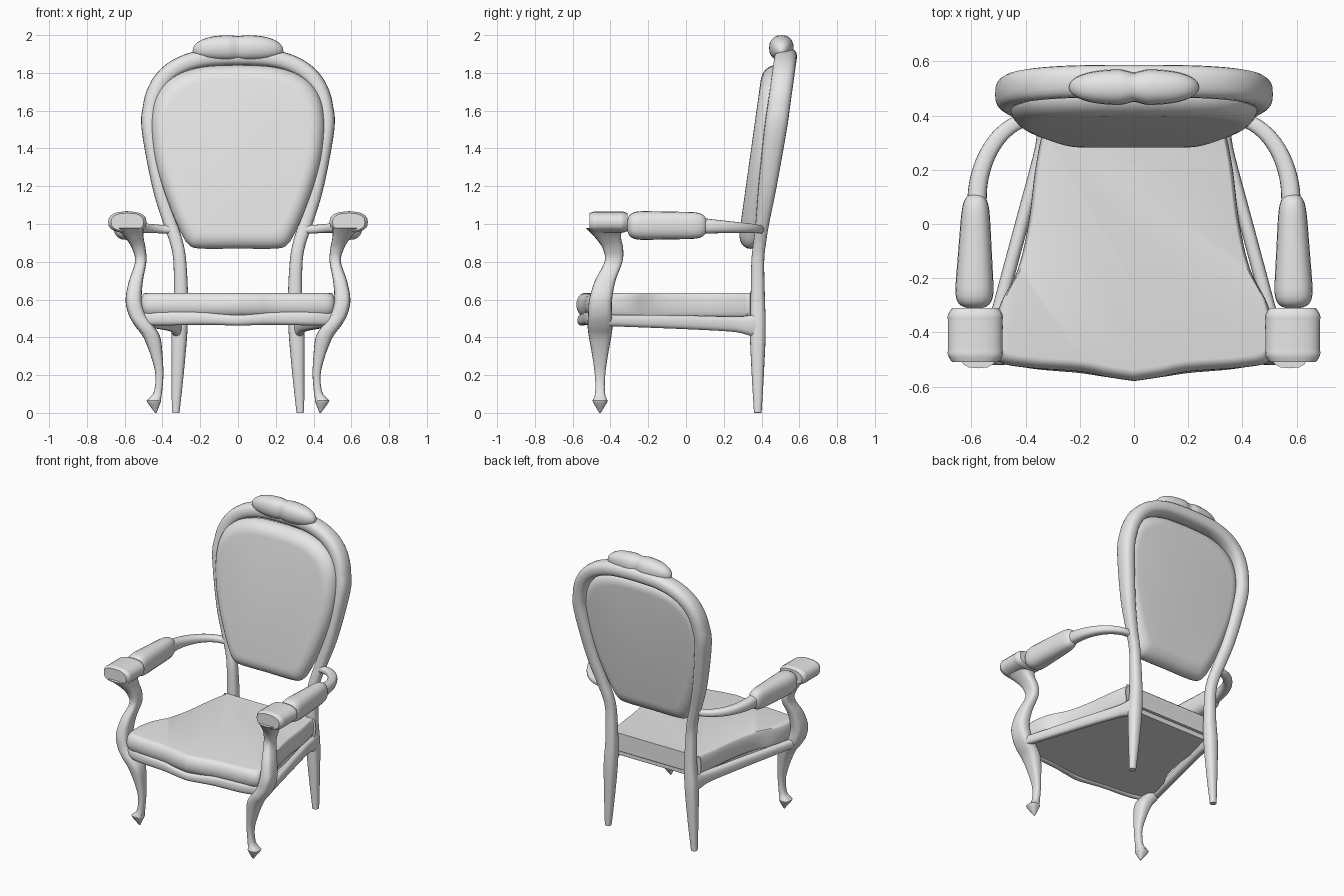
import bpy, bmesh, math
from mathutils import Vector

if "Cube" in bpy.data.objects:
    bpy.data.objects.remove(bpy.data.objects["Cube"])

grey = bpy.data.materials.new("light_grey")
grey.use_nodes = True
grey.diffuse_color = (0.8, 0.8, 0.8, 1)
grey.node_tree.nodes["Principled BSDF"].inputs["Base Color"].default_value = grey.diffuse_color

X, Y, Z = Vector((1, 0, 0)), Vector((0, 1, 0)), Vector((0, 0, 1))


def resample(rows, steps=5):
    """Smooth curve through rows of numbers."""
    rows = [Vector(row) for row in rows]
    padded_rows = [rows[0]] + rows + [rows[-1]]
    result = []
    for before, start, end, after in zip(padded_rows, rows, rows[1:], padded_rows[3:]):
        leave, arrive = (end - before) / 2, (after - start) / 2
        for step in range(steps):
            t = step / steps
            ease = t * t * (3 - 2 * t)
            result.append(start.lerp(end, ease) + leave * (t * (1 - t) ** 2)
                          - arrive * (t * t * (1 - t)))
    return result + [rows[-1]]


def mirrored(rows):
    """Continue rows that end at x = 0 onto the other side."""
    return rows + [(-row[0], *row[1:]) for row in reversed(rows[:-1])]


def squircle(angle, power):
    """Point on a rounded unit square."""
    return [math.copysign(abs(value) ** (2 / power), value)
            for value in (math.cos(angle), math.sin(angle))]


def skin(name, rings, mirror=False):
    """Join rings of points into a closed smooth object."""
    bm = bmesh.new()
    loops = [[bm.verts.new(point) for point in ring] for ring in rings]
    for lower, upper in zip(loops, loops[1:]):
        for i in range(len(lower)):
            bm.faces.new((lower[i - 1], lower[i], upper[i], upper[i - 1]))
    bm.faces.new(loops[0])
    bm.faces.new(loops[-1])
    bmesh.ops.recalc_face_normals(bm, faces=bm.faces)
    mesh = bpy.data.meshes.new(name)
    bm.to_mesh(mesh)
    bm.free()
    mesh.materials.append(grey)
    obj = bpy.data.objects.new(name, mesh)
    bpy.context.collection.objects.link(obj)
    bpy.ops.object.select_all(action="DESELECT")
    obj.select_set(True)
    bpy.context.view_layer.objects.active = obj
    bpy.ops.object.shade_smooth_by_angle(angle=math.radians(40))
    if mirror:
        obj.modifiers.new("mirror", "MIRROR")


def sweep(name, rows, up=None, power=2.5, sides=20, mirror=False):
    """Rows are x, y, z, half width, half height; no up gives level sections."""
    path = resample(rows)
    rings = []
    for i, row in enumerate(path):
        centre, across, along = row[:3], X, Y
        if up:
            ahead = path[min(i + 1, len(path) - 1)]
            behind = path[max(i - 1, 0)]
            across = Vector((ahead - behind)[:3]).cross(up).normalized()
            along = up
        ring = []
        for side in range(sides):
            u, v = squircle(math.tau * side / sides, power)
            ring.append(Vector(centre) + across * u * max(row[3], 0.004)
                        + along * v * max(row[4], 0.004))
        rings.append(ring)
    skin(name, rings, mirror)


def padding(name, half, bottom, top, inset, pivot, place, rounds=12):
    """Cushion with a mirrored outline and a rounded edge."""
    half = [tuple(point) for point in resample(half)]
    outline = half + [(-u, v) for u, v in reversed(half[1:-1])]
    rings = []
    for i in range(rounds + 1):
        angle = math.pi * (i / rounds - 0.5)
        scale = 1 - inset * (1 - math.cos(angle))
        offset = bottom + (top - bottom) * (1 + math.sin(angle)) / 2
        rings.append([place(u * scale, pivot + (v - pivot) * scale, offset)
                      for u, v in outline])
    skin(name, rings)


def arch(width, height, steps=8):
    """Upper back outline, from the widest point to the middle of the top."""
    points = []
    for i in range(steps + 1):
        u, v = squircle(math.pi / 2 * i / steps, 2.8)
        points.append((u * width, 1.5 + v * height))
    return points


def lean(z):
    """Depth of the tilted back at a height."""
    return 0.39 + 0.14 * (z - 0.9)


# Back legs and back frame in one continuous bend
frame = [(.33, 0, .02), (.32, .2, .032), (.31, .43, .042), (.302, .6, .038),
         (.308, .8, .034), (.325, .9, .034), (.357, 1, .036), (.412, 1.2, .042)]
frame += [(x, z, .047) for x, z in arch(.463, .385)]
frame_rows = []
for x, z, half in frame:
    thicker = 0.013 * min(1, max(0, z - 1) / 0.4)
    frame_rows.append((x, max(0.38, lean(z)), z, half, half + thicker))
sweep("back_frame_and_legs", mirrored(frame_rows), up=Y)

# Padded back
back_outline = [(0, .87), (.2, .87), (.26, .89), (.3, .95), (.345, 1.05), (.4, 1.2), (.44, 1.35)]
padding("back_cushion", back_outline + arch(.457, .342), 0.025, -0.115, 0.17, 1.4,
        lambda u, v, offset: (u, lean(v) + offset, v))

# Two-lobed crest on the top rail
crest = []
for i in range(17):
    x = 0.24 * math.cos(math.pi / 2 * i / 16)
    swell = (1 - (x / 0.24) ** 3) ** 0.5
    pinch = math.exp(-(x / 0.03) ** 2)
    crest.append((x, 0.505, 1.932 - 0.015 * (1 - swell),
                  swell * (0.066 - 0.012 * pinch), swell * (0.068 - 0.005 * pinch)))
crest[-1] = (0, *crest[-1][1:])
sweep("crest", mirrored(crest), up=Z, power=2.3)

# Seat cushion and the board below it
seat_outline = [(0, .34), (.33, .34), (.34, .33), (.365, .2), (.39, 0), (.43, -.17), (.495, -.3),
                (.515, -.42), (.5, -.505), (.4, -.53), (.2, -.545), (.1, -.565), (0, -.58)]
padding("seat_cushion", seat_outline, 0.51, 0.634, 0.045, 0.34,
        lambda u, v, offset: (u, v, offset))
padding("seat_board", [(u * 0.95, v * 0.95) for u, v in seat_outline], 0.475, 0.53, 0, 0,
        lambda u, v, offset: (u, v, offset), rounds=1)

# Seat rails
sweep("side_rail", [(.315, .39, .46, .03, .075), (.33, .33, .463, .028, .052),
                    (.35, .24, .47, .025, .04), (.42, -.02, .48, .025, .036),
                    (.53, -.43, .49, .025, .03)], up=Z, mirror=True)
sweep("front_rail", mirrored([(.53, -.46, .5, .025, .037), (.4, -.505, .5, .025, .037),
                              (.2, -.525, .5, .025, .034), (.1, -.54, .495, .025, .03),
                              (0, -.55, .49, .025, .028)]), up=Z)

# Front leg and arm support in one double curve
leg = [(.435, 0, .004), (.445, .058, .036), (.442, .072, .034), (.424, .11, .022),
       (.416, .2, .021), (.43, .3, .031), (.456, .4, .045), (.495, .46, .05),
       (.533, .52, .046), (.552, .6, .043), (.54, .7, .037), (.515, .8, .03),
       (.525, .87, .036), (.55, .93, .05), (.575, .98, .075)]
leg_rows = []
for x, z, half in leg:
    bow = 0.075 * math.exp(-((z - 0.83) / 0.13) ** 2)
    leg_rows.append((x, bow - 0.455, z, half, half * (1 + z / 10) + 0.015 * min(1, z * 2)))
sweep("front_leg_and_arm_support", leg_rows, power=3, mirror=True)

# Flared hand rest
hand_rest = []
for i in range(9):
    t = i / 4 - 1
    end = (1 - t ** 8) ** 0.25 * 0.1 + 0.9 if abs(t) < 1 else 0.85
    hand_rest.append((0.586, 0.1 * t - 0.41, 1.01, 0.101 * end, 0.056 * end))
sweep("hand_rest", hand_rest, up=Z, mirror=True)

# Curved arm rail
arm_rail = []
for i in range(9):
    t = i / 8
    turn = math.pi / 2 * t
    arm_rail.append((0.36 + 0.22 * math.sin(turn), 0.08 + 0.31 * math.cos(turn),
                     0.97 + 0.02 * t, 0.024 + 0.012 * t, 0.022 + 0.02 * t * t))
sweep("arm_rail", arm_rail, up=Z, mirror=True)

# Padded sleeve that thickens toward the hand rest
arm_pad = []
for i in range(17):
    t = math.cos(math.pi * i / 16)
    end = max(0, 1 - t ** 8) ** 0.4
    arm_pad.append((0.587 - 0.003 * t, 0.212 * t - 0.1, 0.992,
                    end * (0.062 - 0.014 * t), end * (0.074 - 0.004 * t)))
sweep("arm_pad", arm_pad, up=Z, mirror=True)
